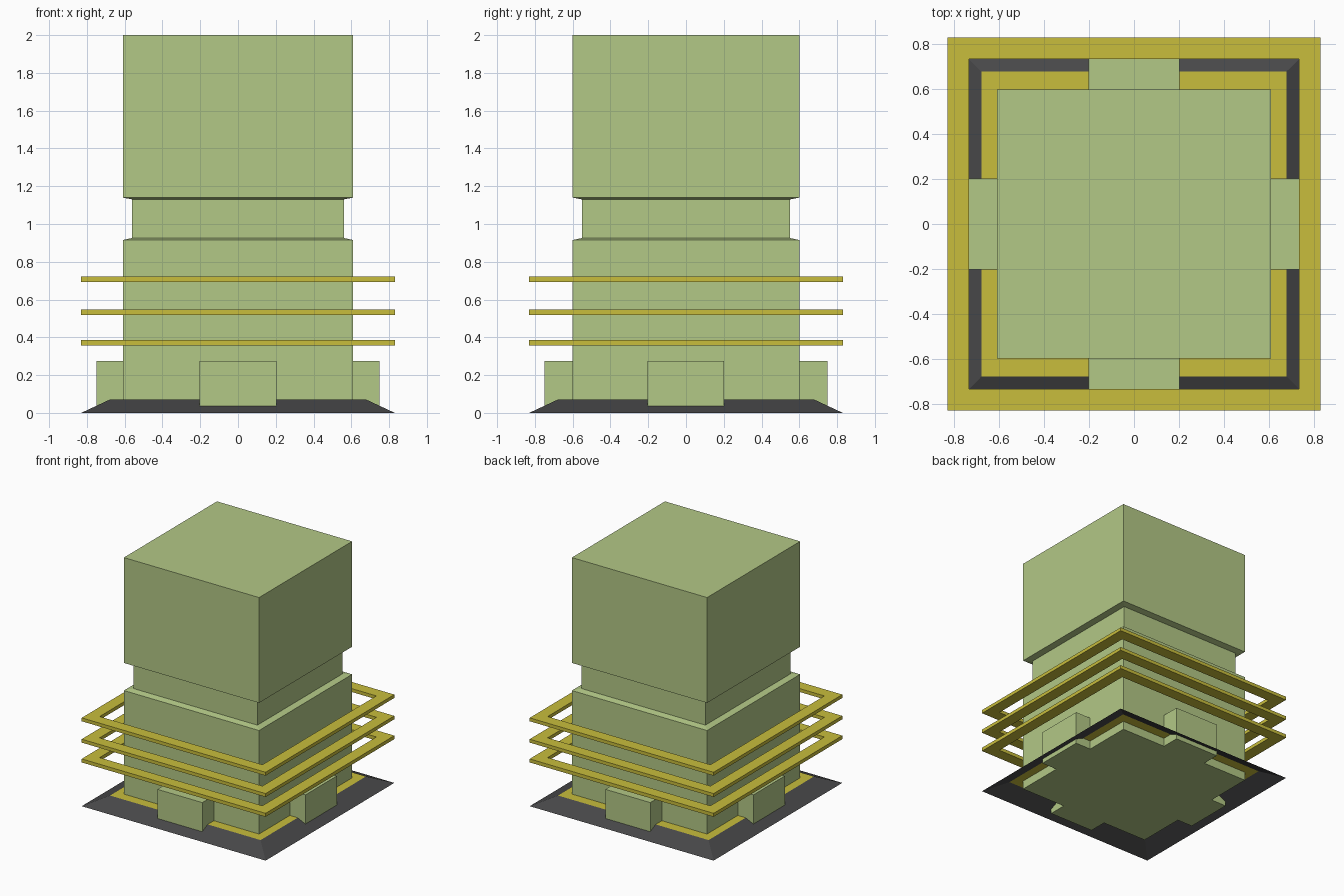
import bpy, bmesh
from math import pi
from mathutils import Matrix

if "Cube" in bpy.data.objects:
    bpy.data.objects.remove(bpy.data.objects["Cube"])


def material(name, rgb):
    m = bpy.data.materials.new(name)
    m.diffuse_color = (*rgb, 1)
    m.use_nodes = True
    m.node_tree.nodes["Principled BSDF"].inputs["Base Color"].default_value = m.diffuse_color
    return m


GREEN = material("green", (0.45, 0.58, 0.24))
YELLOW = material("yellow", (0.58, 0.51, 0.045))
DARK = material("dark", (0.065, 0.065, 0.067))


def finish(name, bm, mat):
    me = bpy.data.meshes.new(name)
    bm.to_mesh(me)
    bm.free()
    me.materials.append(mat)
    ob = bpy.data.objects.new(name, me)
    bpy.context.collection.objects.link(ob)
    return ob


def loft(name, sections, mat, cap=False, closed=False):
    """Join rectangles (half x, half y, z) into walls; cap ends or close into a frame."""
    bm = bmesh.new()
    loops = [[bm.verts.new((sx * hx, sy * hy, z))
              for sx, sy in ((-1, -1), (1, -1), (1, 1), (-1, 1))]
             for hx, hy, z in sections]
    pairs = list(zip(loops, loops[1:]))
    if closed:
        pairs.append((loops[-1], loops[0]))
    for a, b in pairs:
        for i in range(4):
            j = (i + 1) % 4
            bm.faces.new((a[i], a[j], b[j], b[i]))
    if cap:
        bm.faces.new(loops[0][::-1])
        bm.faces.new(loops[-1])
    return finish(name, bm, mat)


# Tower with a recessed neck
loft("tower_body", [(0.61, 0.60, 0), (0.61, 0.60, 0.915), (0.56, 0.55, 0.926),
                    (0.56, 0.55, 1.13), (0.61, 0.60, 1.14), (0.61, 0.60, 2.0)],
     GREEN, cap=True)

# Sloped hollow skirt and the flat border on top of it
loft("base_skirt", [(0.83, 0.83, 0), (0.68, 0.68, 0.07)], DARK)
loft("base_border", [(0.68, 0.68, 0.07), (0.61, 0.60, 0.07)], YELLOW)

# Floating square frames
for n, (z0, z1) in enumerate(((0.357, 0.386), (0.519, 0.547), (0.693, 0.721)), 1):
    o, i = 0.83, 0.735
    loft(f"ring_frame_{n}", [(o, o, z0), (o, o, z1), (i, i, z1), (i, i, z0)],
         YELLOW, closed=True)

# Porch block on each side, butting against the tower
for n, side in enumerate(("front", "right", "back", "left")):
    inner = 0.61 if n % 2 else 0.60
    bm = bmesh.new()
    bmesh.ops.create_cube(bm, size=1, matrix=(
        Matrix.Rotation(n * pi / 2, 4, 'Z')
        @ Matrix.Translation((0, -(inner + 0.75) / 2, 0.1375))
        @ Matrix.Diagonal((0.405, 0.75 - inner, 0.275, 1))))
    finish(f"porch_{side}", bm, GREEN)
